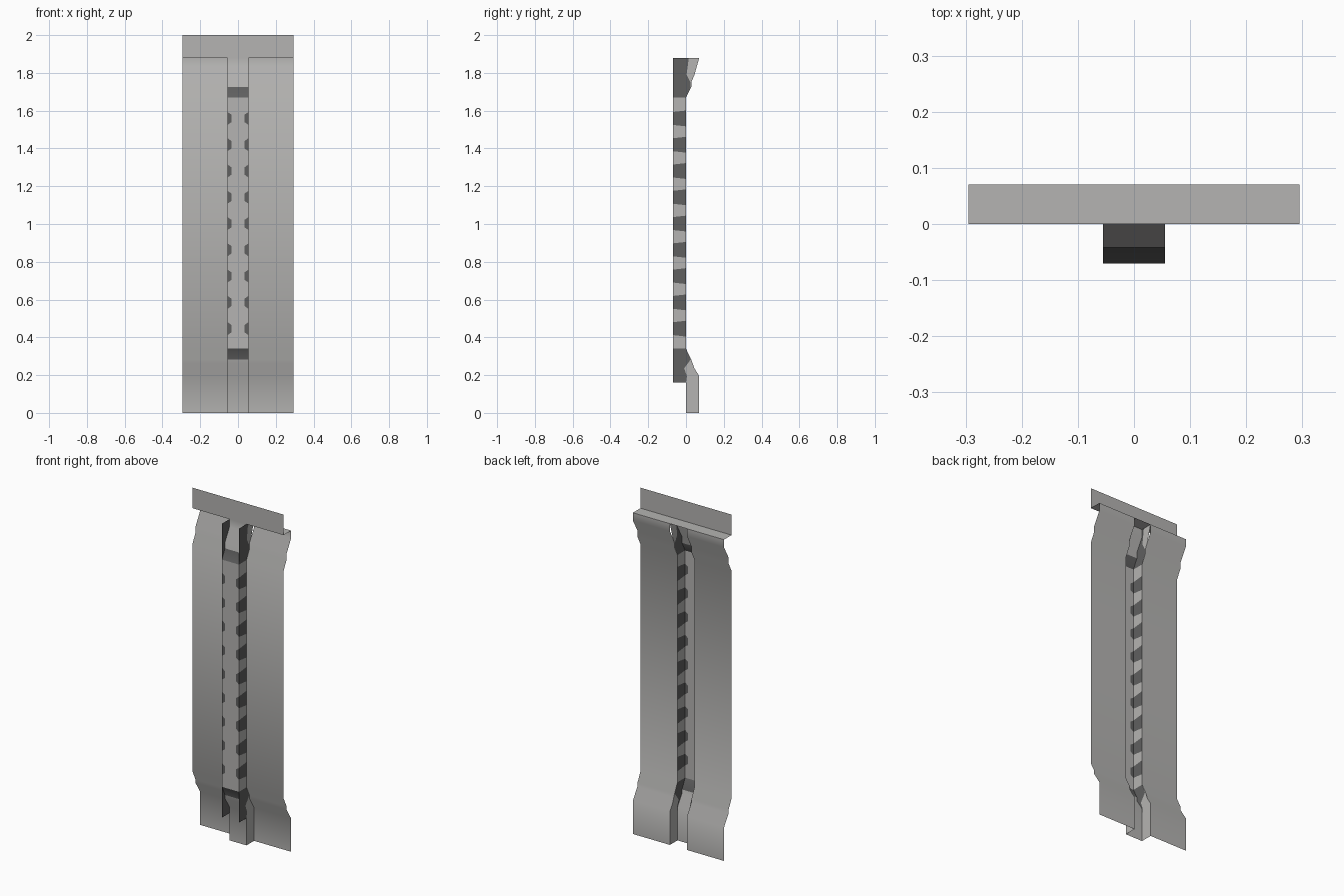
import bpy, bmesh, math

if "Cube" in bpy.data.objects:
    bpy.data.objects.remove(bpy.data.objects["Cube"])

W, C, D = 0.295, 0.055, 0.07      # half width, half channel width, rib depth
TAB_X = 0.035                     # inner edge of the dark tabs on the rib face
PITCH, Z0, COUNT = 0.1391, 0.446, 9
LOW, HIGH = 0.16, 1.88            # ends of the side fins


def material(name, rgb):
    m = bpy.data.materials.new(name)
    m.diffuse_color = (*rgb, 1)
    m.use_nodes = True
    m.node_tree.nodes["Principled BSDF"].inputs["Base Color"].default_value = m.diffuse_color
    return m


MATS = [material("light grey", (0.46, 0.455, 0.445)),
        material("dark grey", (0.115, 0.115, 0.115))]


def sheet(name, rows, dark=lambda i, j: False):
    """Skin a grid of points; dark(row, column) picks the dark material."""
    bm = bmesh.new()
    vs = [[bm.verts.new(p) for p in row] for row in rows]
    for i in range(len(vs) - 1):
        for j in range(len(vs[i]) - 1):
            quad = (vs[i][j], vs[i][j + 1], vs[i + 1][j + 1], vs[i + 1][j])
            f = bm.faces.new(quad)
            f.material_index = int(dark(i, j))
    bmesh.ops.remove_doubles(bm, verts=bm.verts, dist=1e-5)
    mesh = bpy.data.meshes.new(name)
    bm.to_mesh(mesh)
    bm.free()
    ob = bpy.data.objects.new(name, mesh)
    bpy.context.collection.objects.link(ob)
    for m in MATS:
        mesh.materials.append(m)
    bpy.context.view_layer.objects.active = ob
    ob.select_set(True)
    bpy.ops.object.shade_smooth_by_angle(angle=math.radians(35))
    ob.select_set(False)
    return ob


# Bent profile of the sheet as (depth, height)
BOTTOM = [(0.07, 0), (0.07, 0.195), (0.028, 0.262), (0.028, 0.282), (0, 0.34)]
TOP = [(0, 1.67), (0.028, 1.725), (0.028, 1.76), (0.07, 1.835), (0.07, HIGH)]
PROFILE = BOTTOM + TOP


def depth(z):
    for (y0, z0), (y1, z1) in zip(PROFILE, PROFILE[1:]):
        if z <= z1:
            return y0 + (y1 - y0) * (z - z0) / (z1 - z0)
    return D


# Side wings, each with a ledge and a flat flange on top
for s, side in ((-1, "left"), (1, "right")):
    pts = PROFILE + [(0, HIGH), (0, 2)]
    sheet(side + "_wing", [[(s * W, y, z), (s * C, y, z)][::-s] for y, z in pts])

# Flange and ledge over the rib
sheet("center_flange", [[(-C, y, z), (C, y, z)] for y, z in
                        ((D, HIGH), (0, HIGH), (0, 2))])

# Heights of the tab edges along the straight part
TABS = [(Z0 + k * PITCH, sgn) for k in range(COUNT) for sgn in (-1, 1)]

# Rib face: bent ends, straight middle with dark tabs at both edges
for name, prof, band in (("lower_rib_end", BOTTOM, 3), ("upper_rib_end", TOP, 0)):
    sheet(name, [[(-C, y - D, z), (C, y - D, z)] for y, z in prof],
          lambda i, j, b=band: i == b)
rows = [[(x, -D, 0.34) for x in (-C, -TAB_X, TAB_X, C)]]
for z, sgn in TABS:
    rows.append([(x, -D, z + sgn * h) for x, h in
                 ((-C, 0.034), (-TAB_X, 0.02), (TAB_X, 0.02), (C, 0.034))])
rows.append([(x, -D, 1.67) for x in (-C, -TAB_X, TAB_X, C)])
sheet("rib_face", rows, lambda i, j: i % 2 == 1 and j != 1)

# Dark edge of the fins where the sheet bends away, as (depth, height)
LOW_EDGE = [(0, LOW), (0.005, 0.195), (-0.01, 0.235), (0.024, 0.282), (0, 0.34)]
HIGH_EDGE = [(0, 1.67), (0.024, 1.725), (0.024, 1.75), (0.003, 1.79), (0.015, HIGH)]

# Side walls of the rib: light foot, dark fins at the ends, banded middle
for s, side in ((-1, "left"), (1, "right")):
    x = s * C
    sheet(side + "_foot_wall", [[(x, 0, z), (x, D, z)] for z in (0, LOW)])
    for name, edge in (("lower_fin", LOW_EDGE), ("upper_fin", HIGH_EDGE)):
        sheet(side + "_" + name,
              [[(x, -D, z), (x, y, z), (x, max(depth(z), y), z)] for y, z in edge],
              lambda i, j: j == 0)
    rows = [[(x, -D, 0.34), (x, 0, 0.34)]]
    rows += [[(x, -D, z + g * 0.034), (x, 0, z + g * 0.042)] for z, g in TABS]
    rows.append([(x, -D, 1.67), (x, 0, 1.67)])
    sheet(side + "_rib_wall", rows, lambda i, j: i % 2 == 1)
